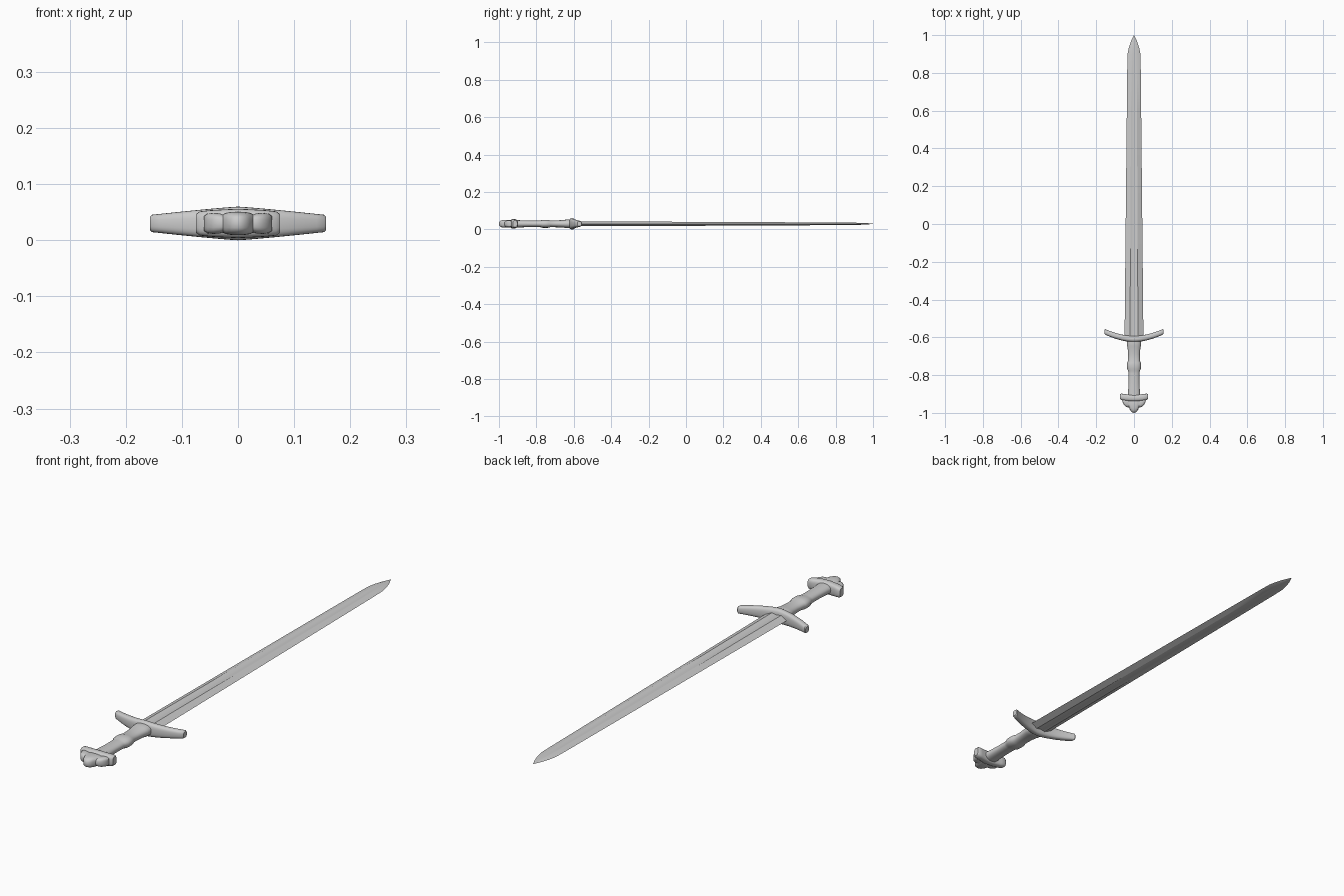
import bpy, bmesh, math

if "Cube" in bpy.data.objects:
    bpy.data.objects.remove(bpy.data.objects["Cube"])

ZC = 0.03      # height of the sword's mid-plane


def finish(name, verts, faces, angle=40):
    mesh = bpy.data.meshes.new(name)
    mesh.from_pydata(verts, [], faces)
    bm = bmesh.new()
    bm.from_mesh(mesh)
    bmesh.ops.recalc_face_normals(bm, faces=bm.faces)
    bm.to_mesh(mesh)
    bm.free()
    ob = bpy.data.objects.new(name, mesh)
    bpy.context.collection.objects.link(ob)
    bpy.ops.object.select_all(action='DESELECT')
    bpy.context.view_layer.objects.active = ob
    ob.select_set(True)
    bpy.ops.object.shade_smooth_by_angle(angle=math.radians(angle))
    return ob


def skin(name, rings, angle=40):
    n = len(rings[0])
    verts = [v for r in rings for v in r]
    faces = [(i * n + j, i * n + (j + 1) % n, (i + 1) * n + (j + 1) % n, (i + 1) * n + j)
             for i in range(len(rings) - 1) for j in range(n)]
    faces += [tuple(range(n)), tuple(range(len(verts) - n, len(verts)))]
    return finish(name, verts, faces, angle)


def loft(name, axis, stations, power=2.0, n=24):
    """Superellipse sections; station = (position, centre, half width, half height)."""
    rings = []
    for p, c, w, h in stations:
        ring = []
        for k in range(n):
            a = 2 * math.pi * k / n
            u, v = (math.copysign(abs(f) ** (2 / power), f) for f in (math.cos(a), math.sin(a)))
            a_, b_ = c + w * u, ZC + h * v
            ring.append((p, a_, b_) if axis == 'x' else (a_, p, b_))
        rings.append(ring)
    return skin(name, rings)


def mirrored(half):
    """Mirror x stations that start at the centre."""
    return [(-p, c, w, h) for p, c, w, h in half[:0:-1]] + half


# Blade: flattened lens with a shallow central fuller, tapering to the point
rings = []
for y, w, t, f in [(-0.61, 0.050, 0.013, 1), (-0.2, 0.046, 0.0115, 1), (0.2, 0.042, 0.010, 1),
                   (0.6, 0.038, 0.008, 1), (0.84, 0.0355, 0.0068, 0.8), (0.90, 0.034, 0.006, 0),
                   (0.935, 0.027, 0.005, 0), (0.97, 0.015, 0.0035, 0), (1.0, 0.0008, 0.0005, 0)]:
    top = [(1, 0), (0.42, 1), (0.25, 1 - 0.15 * f), (0, 1 - 0.3 * f),
           (-0.25, 1 - 0.15 * f), (-0.42, 1)]
    section = top + [(-u, -v) for u, v in top]
    rings.append([(u * w, y, ZC + v * t) for u, v in section])
skin("blade", rings, 25)

# Crossguard: tapered bar bowed towards the blade
guard = []
for i in range(13):
    s = i / 12
    x = 0.153 * s
    guard.append((x, -0.609 + 0.038 * s ** 1.8, 0.0165 - 0.002 * s, 0.030 - 0.0145 * s ** 1.15))
guard.append((0.157, -0.570, 0.011, 0.012))
loft("crossguard", 'x', mirrored(guard), 2.8)

# Grip with a collar at each end and a swelling in the middle
loft("grip", 'y', [(y, 0, w, h) for y, w, h in [
    (-0.915, 0.033, 0.020), (-0.885, 0.031, 0.019), (-0.84, 0.029, 0.0175),
    (-0.79, 0.029, 0.0175), (-0.778, 0.031, 0.018), (-0.768, 0.036, 0.021),
    (-0.75, 0.037, 0.0215), (-0.735, 0.036, 0.021), (-0.725, 0.031, 0.018),
    (-0.69, 0.031, 0.0185), (-0.655, 0.034, 0.020), (-0.645, 0.037, 0.022),
    (-0.628, 0.038, 0.023), (-0.605, 0.037, 0.022)]], 2.3)

# Upper guard at the pommel
loft("pommel_bar", 'x', mirrored([
    (0, -0.922, 0.018, 0.026), (0.025, -0.921, 0.018, 0.025), (0.05, -0.918, 0.018, 0.0235),
    (0.068, -0.915, 0.017, 0.0215), (0.0745, -0.914, 0.012, 0.017)]), 3.0)

# Lobed pommel: tall middle lobe with a lower lobe on each side
pommel = []
for x, rear, h in [(0, -1.0, 0.021), (0.012, -0.996, 0.0205), (0.021, -0.984, 0.019),
                   (0.027, -0.971, 0.0165), (0.033, -0.971, 0.018), (0.044, -0.967, 0.0185),
                   (0.054, -0.956, 0.0175), (0.061, -0.943, 0.013)]:
    pommel.append((x, (rear - 0.92) / 2, (-0.92 - rear) / 2, h))
loft("pommel", 'x', mirrored(pommel), 2.8)
